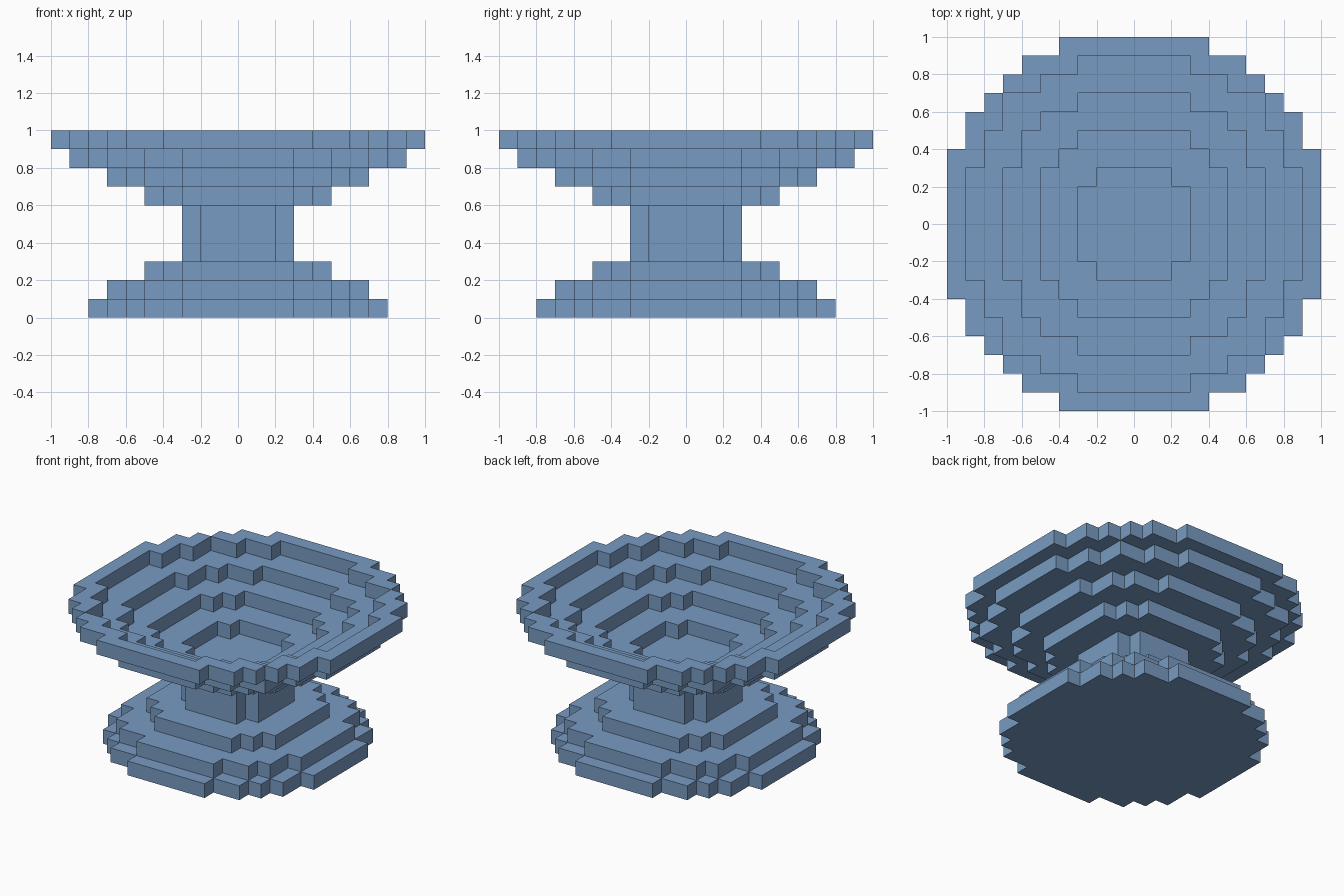
import bpy
import bmesh

cube = bpy.data.objects.get("Cube")
if cube:
    bpy.data.objects.remove(cube, do_unlink=True)

U = 0.1  # size of one block

# Stepped round outlines, as outer corners (half width, half depth) in blocks
RIM = [(4, 10), (6, 9), (7, 8), (8, 7), (9, 6), (10, 4)]
WIDE = [(3, 9), (5, 8), (7, 7), (8, 5), (9, 3)]
FOOT = [(3, 8), (5, 7), (6, 6), (7, 5), (8, 3)]
MIDDLE = [(3, 7), (5, 6), (6, 5), (7, 3)]
SMALL = [(3, 5), (4, 4), (5, 3)]
STEM = [(2, 3), (3, 2)]

blue = bpy.data.materials.new("soft_blue")
blue.diffuse_color = (0.19, 0.33, 0.54, 1)
blue.use_nodes = True
blue.node_tree.nodes["Principled BSDF"].inputs["Base Color"].default_value = (0.19, 0.33, 0.54, 1)


def disc(outline):
    """Blocks inside a stepped outline: the union of its centred rectangles."""
    return {(x, y) for w, d in outline for x in range(-w, w) for y in range(-d, d)}


def mergeable(edge):
    """Flat seam inside a wall, or between neighbours in one row of a floor."""
    if len(edge.link_faces) != 2:
        return False
    a, b = (f.normal for f in edge.link_faces)
    if a.dot(b) < 0.99:
        return False
    along = edge.verts[1].co - edge.verts[0].co
    return abs(a.z) < 0.5 or abs(along.y) > abs(along.x)


def build(name, layers):
    """layers: (bottom, top, outer outline, hole outline or None)."""
    solid = set()
    for z0, z1, outer, hole in layers:
        cells = disc(outer) - (disc(hole) if hole else set())
        solid |= {(x, y, z) for x, y in cells for z in range(z0, z1)}

    bm = bmesh.new()
    verts = {}

    def vert(p):
        if p not in verts:
            verts[p] = bm.verts.new([c * U for c in p])
        return verts[p]

    # One face wherever a block meets empty space
    for cell in sorted(solid):
        for axis in range(3):
            for side in (0, 1):
                beyond = list(cell)
                beyond[axis] += 2 * side - 1
                if tuple(beyond) in solid:
                    continue
                corners = []
                for du, dv in ((0, 0), (1, 0), (1, 1), (0, 1)):
                    p = list(cell)
                    p[axis] += side
                    p[(axis + 1) % 3] += du
                    p[(axis + 2) % 3] += dv
                    corners.append(vert(tuple(p)))
                bm.faces.new(corners if side else corners[::-1])

    # Join the block faces into long flat panels
    bm.normal_update()
    bmesh.ops.dissolve_edges(bm, edges=[e for e in bm.edges if mergeable(e)], use_verts=False)

    mesh = bpy.data.meshes.new(name)
    bm.to_mesh(mesh)
    bm.free()
    mesh.materials.append(blue)
    obj = bpy.data.objects.new(name, mesh)
    bpy.context.collection.objects.link(obj)
    return obj


# Stepped foot
build("base", [(0, 1, FOOT, None), (1, 2, MIDDLE, None), (2, 3, SMALL, None)])
# Column whose top is the floor of the bowl
build("stem", [(3, 6, STEM, None)])
# Stepped open bowl, one ring per level
build("bowl", [(6, 7, SMALL, STEM), (7, 8, MIDDLE, SMALL),
               (8, 9, WIDE, MIDDLE), (9, 10, RIM, WIDE)])
